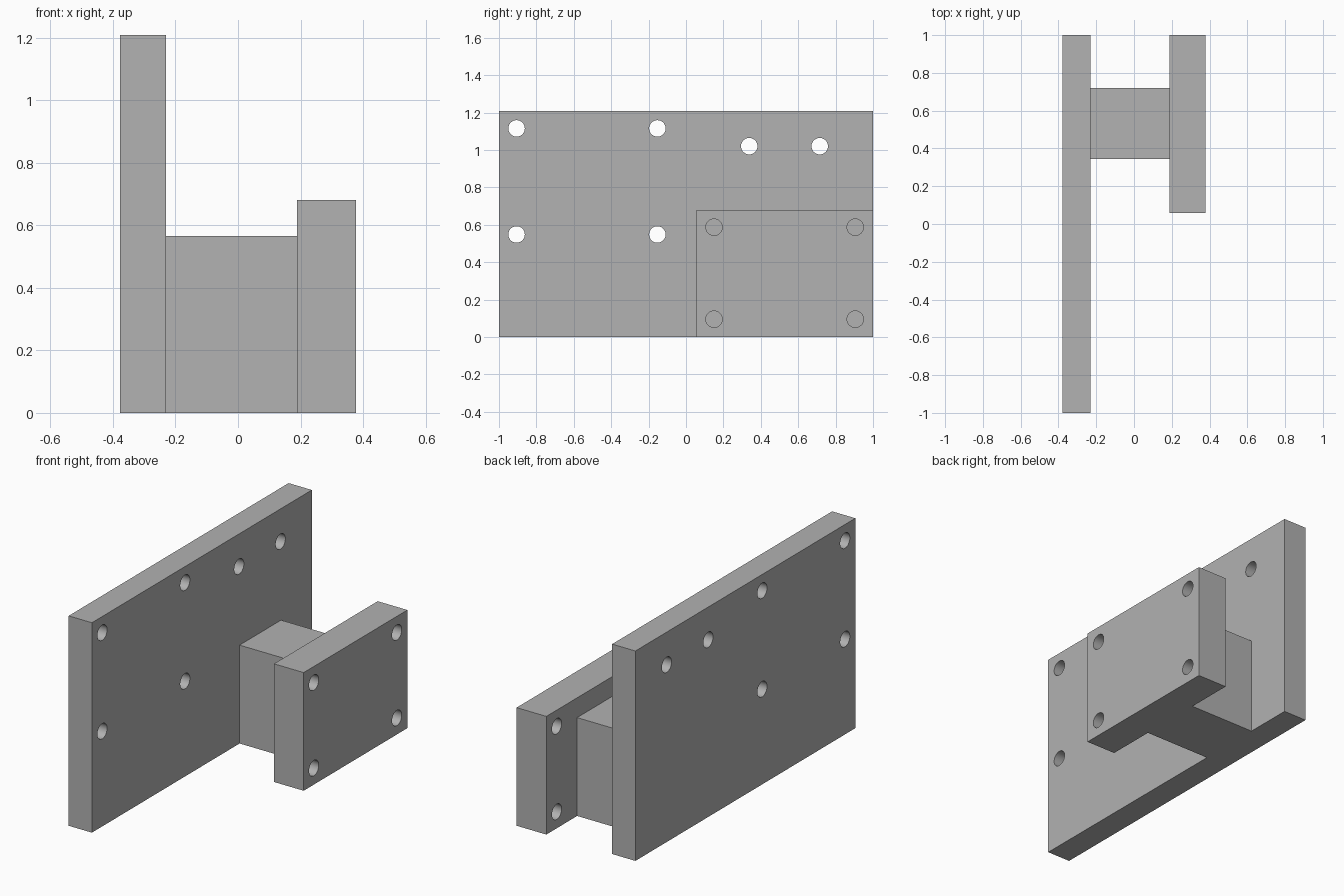
import bpy
import math

cube = bpy.data.objects.get("Cube")
if cube:
    bpy.data.objects.remove(cube, do_unlink=True)

grey = bpy.data.materials.new("plain grey")
grey.use_nodes = True
colour = (0.445, 0.445, 0.445, 1)
grey.diffuse_color = colour
grey.node_tree.nodes["Principled BSDF"].inputs["Base Color"].default_value = colour

HOLE_RADIUS = 0.044


def box(name, low, high):
    """Box between two opposite corners."""
    centre = [(a + b) / 2 for a, b in zip(low, high)]
    bpy.ops.mesh.primitive_cube_add(size=1, location=centre)
    part = bpy.context.object
    part.name = name
    part.scale = [b - a for a, b in zip(low, high)]
    bpy.ops.object.transform_apply(location=True, scale=True)
    part.data.materials.append(grey)
    return part


def drill(part, holes):
    """Cut round holes through a plate along x at the given (y, z) points."""
    x = sum(v.co.x for v in part.data.vertices) / len(part.data.vertices)
    cutters = []
    for y, z in holes:
        bpy.ops.mesh.primitive_cylinder_add(
            vertices=48, radius=HOLE_RADIUS, depth=0.5,
            location=(x, y, z), rotation=(0, math.pi / 2, 0))
        cutters.append(bpy.context.object)
    bpy.ops.object.select_all(action='DESELECT')
    for cutter in cutters:
        cutter.data.materials.append(grey)
        cutter.select_set(True)
    bpy.context.view_layer.objects.active = cutters[0]
    bpy.ops.object.join()
    cutter = bpy.context.object
    cutter.name = part.name + "_hole_cutter"
    cutter.hide_render = True

    cut = part.modifiers.new("holes", 'BOOLEAN')
    cut.operation = 'DIFFERENCE'
    cut.solver = 'EXACT'
    cut.object = cutter
    bpy.ops.object.select_all(action='DESELECT')
    part.select_set(True)
    bpy.context.view_layer.objects.active = part
    bpy.ops.object.modifier_apply(modifier=cut.name)
    bpy.data.objects.remove(cutter, do_unlink=True)
    bpy.ops.object.shade_smooth_by_angle(angle=math.radians(30))


# Large mounting plate: a square of four holes and a pair near the top
large_plate = box("large_plate", (-0.378, -1, 0), (-0.23, 1, 1.208))
drill(large_plate, [(y, z) for y in (-0.906, -0.153) for z in (0.548, 1.115)]
      + [(y, 1.02) for y in (0.338, 0.715)])

# Spacer block joining the plates
box("spacer_block", (-0.23, 0.343, 0), (0.189, 0.72, 0.566))

# Small plate with a hole in each corner
small_plate = box("small_plate", (0.189, 0.057, 0), (0.378, 1, 0.68))
drill(small_plate, [(y, z) for y in (0.15, 0.905) for z in (0.095, 0.587)])
